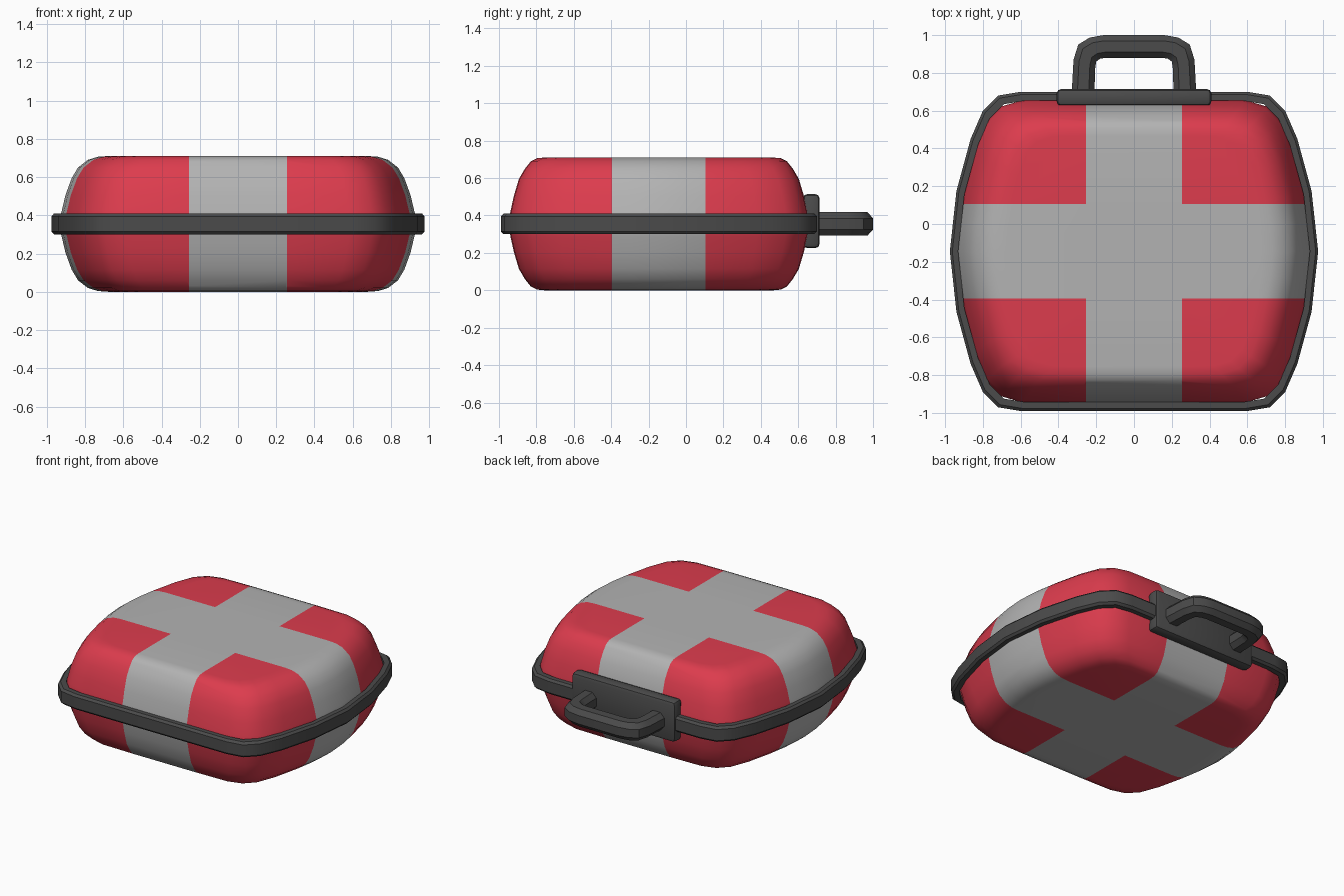
import bpy, bmesh, math

if "Cube" in bpy.data.objects:
    bpy.data.objects.remove(bpy.data.objects["Cube"])

CY, CZ = -0.145, 0.355          # centre of the case


def material(name, color):
    m = bpy.data.materials.new(name)
    m.diffuse_color = (*color, 1)
    m.use_nodes = True
    m.node_tree.nodes["Principled BSDF"].inputs["Base Color"].default_value = m.diffuse_color
    return m


RED = material("red", (0.72, 0.045, 0.075))
LIGHT = material("light_grey", (0.45, 0.45, 0.45))
DARK = material("dark_grey", (0.07, 0.07, 0.07))


def mirror_outline(q):
    """Full closed outline from one quadrant running from +x to near +y."""
    first = q + [(-x, y) for x, y in reversed(q) if x > 0]
    return first + [(-x, -y) for x, y in first[1:-1]]


def loft(bm, rings, closed):
    """Skin closed rings; join the ends if closed, otherwise cap them."""
    vs = [[bm.verts.new(p) for p in r] for r in rings]
    n = len(vs[0])
    for i in range(len(vs) if closed else len(vs) - 1):
        a, b = vs[i], vs[(i + 1) % len(vs)]
        for j in range(n):
            k = (j + 1) % n
            bm.faces.new((a[j], a[k], b[k], b[j]))
    if not closed:
        bm.faces.new(list(reversed(vs[0])))
        bm.faces.new(vs[-1])
    bmesh.ops.recalc_face_normals(bm, faces=bm.faces)


def sweep(bm, inner, outer, section, closed):
    """Section (u across inner->outer, z) placed at each station pair."""
    loft(bm, [[(a[0] + (b[0] - a[0]) * u, a[1] + (b[1] - a[1]) * u, CZ + z)
               for u, z in section] for a, b in zip(inner, outer)], closed)


def finish(bm, name, mats, angle):
    me = bpy.data.meshes.new(name)
    bm.to_mesh(me)
    bm.free()
    ob = bpy.data.objects.new(name, me)
    bpy.context.collection.objects.link(ob)
    for m in mats:
        me.materials.append(m)
    bpy.ops.object.select_all(action='DESELECT')
    ob.select_set(True)
    bpy.context.view_layer.objects.active = ob
    bpy.ops.object.shade_smooth_by_angle(angle=math.radians(angle))
    return ob


# Case shell: rounded outline shrinking towards top and bottom
shell = mirror_outline([(0.94, 0), (0.928, 0.16), (0.90, 0.32), (0.85, 0.53),
                        (0.79, 0.685), (0.71, 0.765), (0.59, 0.80), (0.3, 0.805)])
half = [(0, 1, 1), (0.07, 0.98, 0.985), (0.15, 0.96, 0.963), (0.24, 0.925, 0.93),
        (0.295, 0.89, 0.89), (0.335, 0.835, 0.85), (0.351, 0.78, 0.81),
        (0.355, 0.72, 0.76)]     # height from middle, x scale, y scale
levels = [(-h, sx, sy) for h, sx, sy in reversed(half[1:])] + half
bm = bmesh.new()
loft(bm, [[(x * sx, CY + y * sy, CZ + h) for x, y in shell]
          for h, sx, sy in levels], False)
# Cut along the cross edges and colour the cross
X, Y0, Y1 = 0.255, -0.395, 0.105
for co, no in (((X, 0, 0), (1, 0, 0)), ((-X, 0, 0), (1, 0, 0)),
               ((0, Y0, 0), (0, 1, 0)), ((0, Y1, 0), (0, 1, 0))):
    bmesh.ops.bisect_plane(bm, geom=bm.verts[:] + bm.edges[:] + bm.faces[:],
                           plane_co=co, plane_no=no)
for f in bm.faces:
    c = f.calc_center_median()
    f.material_index = int(abs(c.x) < X or Y0 < c.y < Y1)
finish(bm, "case_shell", [RED, LIGHT], 50)

# Rim band around the middle
rim = mirror_outline([(0.975, 0), (0.94, 0.32), (0.865, 0.595), (0.80, 0.745),
                      (0.72, 0.825), (0.60, 0.845)])
outer = [(x, CY + y) for x, y in rim]
inner = [(x * 0.955, CY + y * 0.945) for x, y in rim]
bm = bmesh.new()
sweep(bm, inner, outer, [(0, -0.055), (0.7, -0.055), (1, -0.04), (1, 0.04),
                         (0.7, 0.055), (0, 0.055)], True)
finish(bm, "rim_band", [DARK], 40)

# Handle mounting plate
bm = bmesh.new()
bmesh.ops.create_cube(bm, size=1)
for v in bm.verts:
    v.co = (v.co.x * 0.82, 0.67 + v.co.y * 0.09, 0.37 + v.co.z * 0.29)
bmesh.ops.bevel(bm, geom=bm.edges[:], offset=0.025, segments=2,
                profile=0.5, affect='EDGES')
finish(bm, "handle_plate", [DARK], 40)

# U-shaped carrying handle
h_in = [(0.21, 0.69), (0.205, 0.83), (0.20, 0.86), (0.18, 0.875), (0.15, 0.88)]
h_out = [(0.33, 0.69), (0.32, 0.87), (0.295, 0.95), (0.235, 0.987), (0.16, 1.0)]
flip = lambda pts: pts + [(-x, y) for x, y in reversed(pts)]
bm = bmesh.new()
sweep(bm, flip(h_in), flip(h_out),
      [(0, -0.03), (0.25, -0.063), (0.75, -0.063), (1, -0.03),
       (1, 0.03), (0.75, 0.063), (0.25, 0.063), (0, 0.03)], False)
finish(bm, "carry_handle", [DARK], 40)
